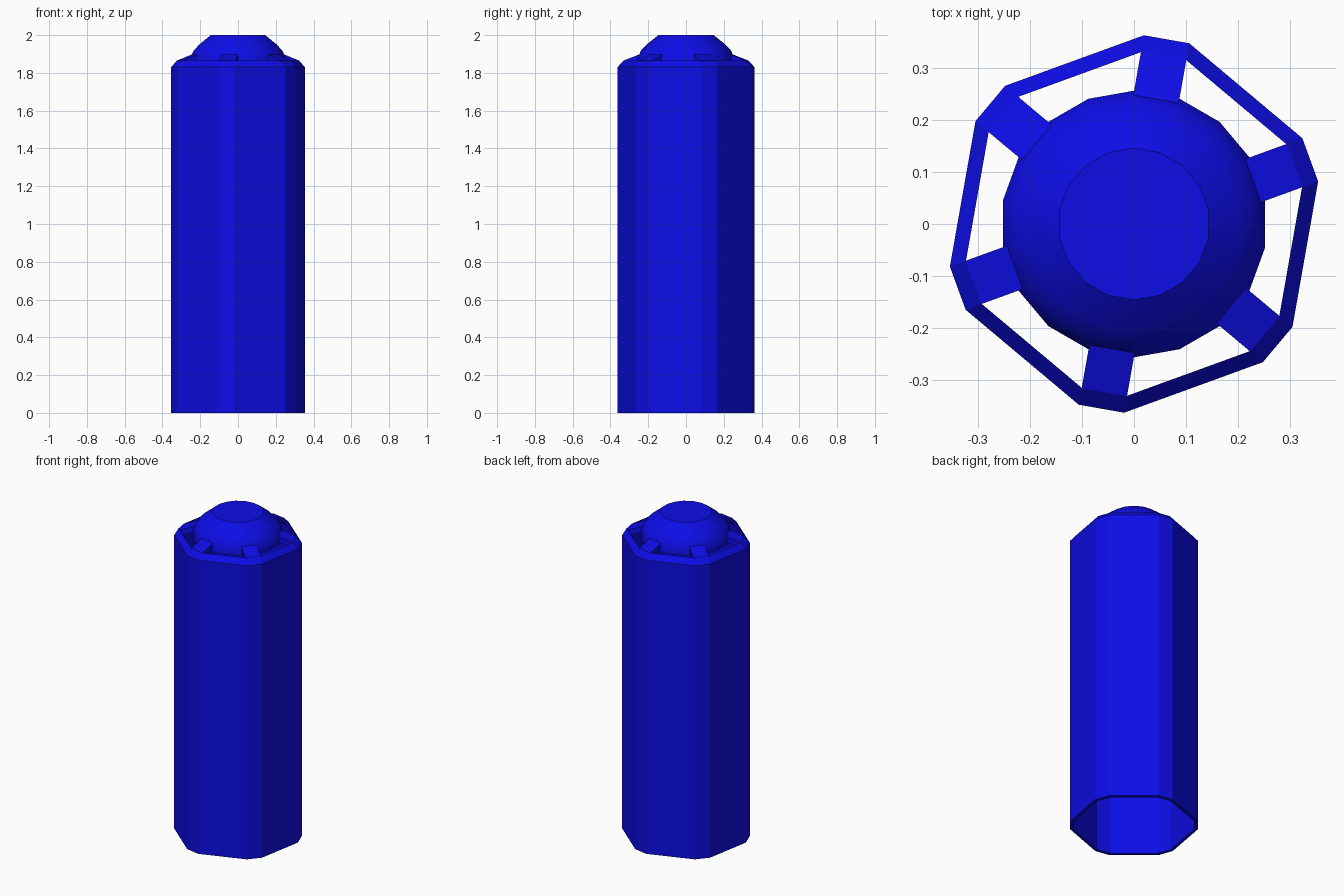
import bpy, bmesh, math
from mathutils import Vector

if "Cube" in bpy.data.objects:
    bpy.data.objects.remove(bpy.data.objects["Cube"])

blue = bpy.data.materials.new("deep blue")
blue.diffuse_color = (0.004, 0.004, 0.8, 1)
blue.use_nodes = True
blue.node_tree.nodes["Principled BSDF"].inputs["Base Color"].default_value = blue.diffuse_color

HALF = 0.0443                                   # half width of each spoke
SPOKES = [math.radians(20 + 60 * k) for k in range(6)]


def finish(name, bm, smooth=False):
    bmesh.ops.recalc_face_normals(bm, faces=bm.faces)
    me = bpy.data.meshes.new(name)
    bm.to_mesh(me)
    bm.free()
    me.materials.append(blue)
    ob = bpy.data.objects.new(name, me)
    bpy.context.collection.objects.link(ob)
    if smooth:
        bpy.context.view_layer.objects.active = ob
        ob.select_set(True)
        bpy.ops.object.shade_smooth_by_angle(angle=math.radians(35))
        ob.select_set(False)
    return ob


def at(a, d, s, z):
    """Point at radial distance d and sideways offset s in direction a."""
    return Vector((d * math.cos(a) - s * math.sin(a),
                   d * math.sin(a) + s * math.cos(a), z))


def twelve(d, z, half=HALF):
    """Ring with six short sides (at the spokes) and six long sides."""
    return [at(a, d, s, z) for a in SPOKES for s in (-half, half)]


def eighteen(r, z):
    return [at(math.radians(10 + 20 * k), r, 0, z) for k in range(18)]


def loft(bm, loops, closed=False):
    rings = [[bm.verts.new(p) for p in lp] for lp in loops]
    pairs = list(zip(rings, rings[1:]))
    if closed:
        pairs.append((rings[-1], rings[0]))
    for a, b in pairs:
        n = len(a)
        for i in range(n):
            j = (i + 1) % n
            bm.faces.new((a[i], a[j], b[j], b[i]))
    return rings


# hollow tube with sloped upper rim, open at the bottom
bm = bmesh.new()
loft(bm, [twelve(0.340, 0), twelve(0.361, 0), twelve(0.361, 1.83),
          twelve(0.328, 1.865), twelve(0.328, 1.835), twelve(0.340, 1.815)],
     closed=True)
finish("tube_body", bm)

# rounded cap shell with flat top
bm = bmesh.new()
rings = loft(bm, [eighteen(0.146, 2.0), eighteen(0.205, 1.953),
                  eighteen(0.237, 1.92), eighteen(0.2565, 1.88),
                  eighteen(0.2565, 1.845), eighteen(0.235, 1.845),
                  eighteen(0.215, 1.91), eighteen(0.14, 1.975)])
bm.faces.new(rings[0])
bm.faces.new(rings[-1])
finish("domed_cap", bm, smooth=True)

# six sloping spokes between cap and tube rim
bm = bmesh.new()
for a in SPOKES:
    section = [(0.240, 1.899), (0.329, 1.865), (0.329, 1.835), (0.240, 1.86)]
    left, right = ([bm.verts.new(at(a, d, s, z)) for d, z in section]
                   for s in (-HALF, HALF))
    bm.faces.new(left)
    bm.faces.new(right)
    for i in range(4):
        j = (i + 1) % 4
        bm.faces.new((left[i], left[j], right[j], right[i]))
finish("cap_spokes", bm)
